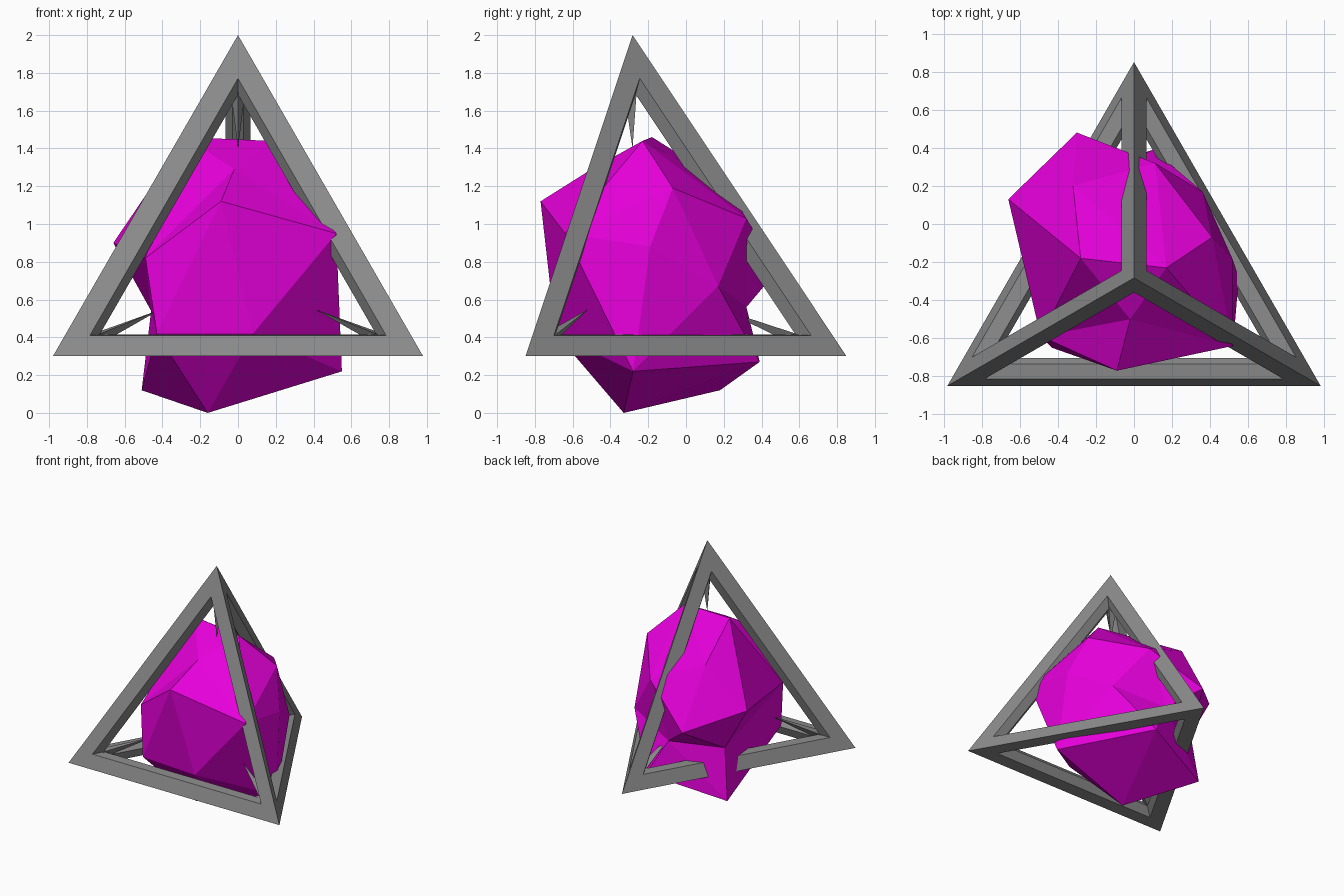
import bpy, bmesh
from itertools import combinations
from mathutils import Vector

if "Cube" in bpy.data.objects:
    bpy.data.objects.remove(bpy.data.objects["Cube"])


def material(name, rgb):
    m = bpy.data.materials.new(name)
    m.diffuse_color = (*rgb, 1)
    m.use_nodes = True
    m.node_tree.nodes["Principled BSDF"].inputs["Base Color"].default_value = m.diffuse_color
    return m


def make_object(name, bm, mat):
    bmesh.ops.recalc_face_normals(bm, faces=bm.faces)
    mesh = bpy.data.meshes.new(name)
    bm.to_mesh(mesh)
    bm.free()
    mesh.materials.append(mat)
    ob = bpy.data.objects.new(name, mesh)
    bpy.context.collection.objects.link(ob)
    return ob


grey = material("frame grey", (0.26, 0.26, 0.26))
magenta = material("crystal magenta", (0.80, 0.0, 0.71))

# Pyramid corners: apex, front left, front right, back
P = [Vector(p) for p in ((0, -0.283, 2), (-0.98, -0.85, 0.3),
                         (0.98, -0.85, 0.3), (0, 0.85, 0.3))]
centre = sum(P, Vector()) / 4
WIDTH, DEPTH = 0.116, 0.115


def inset(face, c):
    """Opening corner of a face near corner c, on the surface and pushed inward."""
    u, v = [(P[i] - P[c]).normalized() for i in face if i != c]
    n = u.cross(v).normalized()
    if n.dot(centre - P[c]) < 0:
        n = -n
    outer = P[c] + (u + v) * (WIDTH / u.cross(v).length)
    return outer, outer + n * DEPTH


# Frame beams, one for each pyramid edge
bm = bmesh.new()
for a, b in combinations(range(4), 2):
    others = [i for i in range(4) if i not in (a, b)]
    f1, f2 = (a, b, others[0]), (a, b, others[1])
    rings = []
    for c in (a, b):
        l1, d1 = inset(f1, c)
        l2, d2 = inset(f2, c)
        rings.append([bm.verts.new(p) for p in (P[c], l1, d2, d1, l2)])
    ra, rb = rings
    for i in range(5):
        j = (i + 1) % 5
        bm.faces.new((ra[i], ra[j], rb[j], rb[i]))
    for ring in rings:
        for i in range(1, 4):
            bm.faces.new((ring[0], ring[i], ring[i + 1]))
make_object("pyramid_frame", bm, grey)

# Thin spikes pointing inward from each corner, turned against the openings
bm = bmesh.new()
for c in range(4):
    pts = [inset(f, c)[1] for f in combinations(range(4), 3) if c in f]
    mid = sum(pts, Vector()) / 3
    base = [bm.verts.new(mid - (p - mid) * 1.5) for p in pts]
    reach = 0.6 if c == 0 else 0.7
    tip = bm.verts.new(P[c] + (centre - P[c]).normalized() * reach)
    bm.faces.new(base)
    for i in range(3):
        bm.faces.new((base[i], base[(i + 1) % 3], tip))
make_object("corner_spikes", bm, grey)

# Faceted crystal: corners joined in the order they surround the middle
corners = [(-.16, -.33, 0), (-.51, .18, .12), (.55, -.28, .22), (.1, .39, .27),
           (-.09, -.77, 1.12), (.08, -.69, .42), (-.43, -.65, .42), (.52, -.64, .95),
           (-.49, -.59, .82), (-.28, -.18, 1.46), (.17, -.23, 1.44), (-.02, -.5, 1.29),
           (.41, -.07, 1.19), (.52, -.19, .88), (.11, .32, 1.03), (.36, .17, .67),
           (-.3, .48, .75), (-.66, .13, .9), (-.32, .2, 1.22),
           (-.46, .14, .54), (-.06, .32, .56)]
middle = Vector((-0.03, -0.15, 0.75))
bm = bmesh.new()
real = {}
for p in corners:
    v = bm.verts.new((Vector(p) - middle).normalized())
    real[v] = p
bmesh.ops.convex_hull(bm, input=bm.verts[:])
for v, p in real.items():
    v.co = p
make_object("crystal", bm, magenta)
